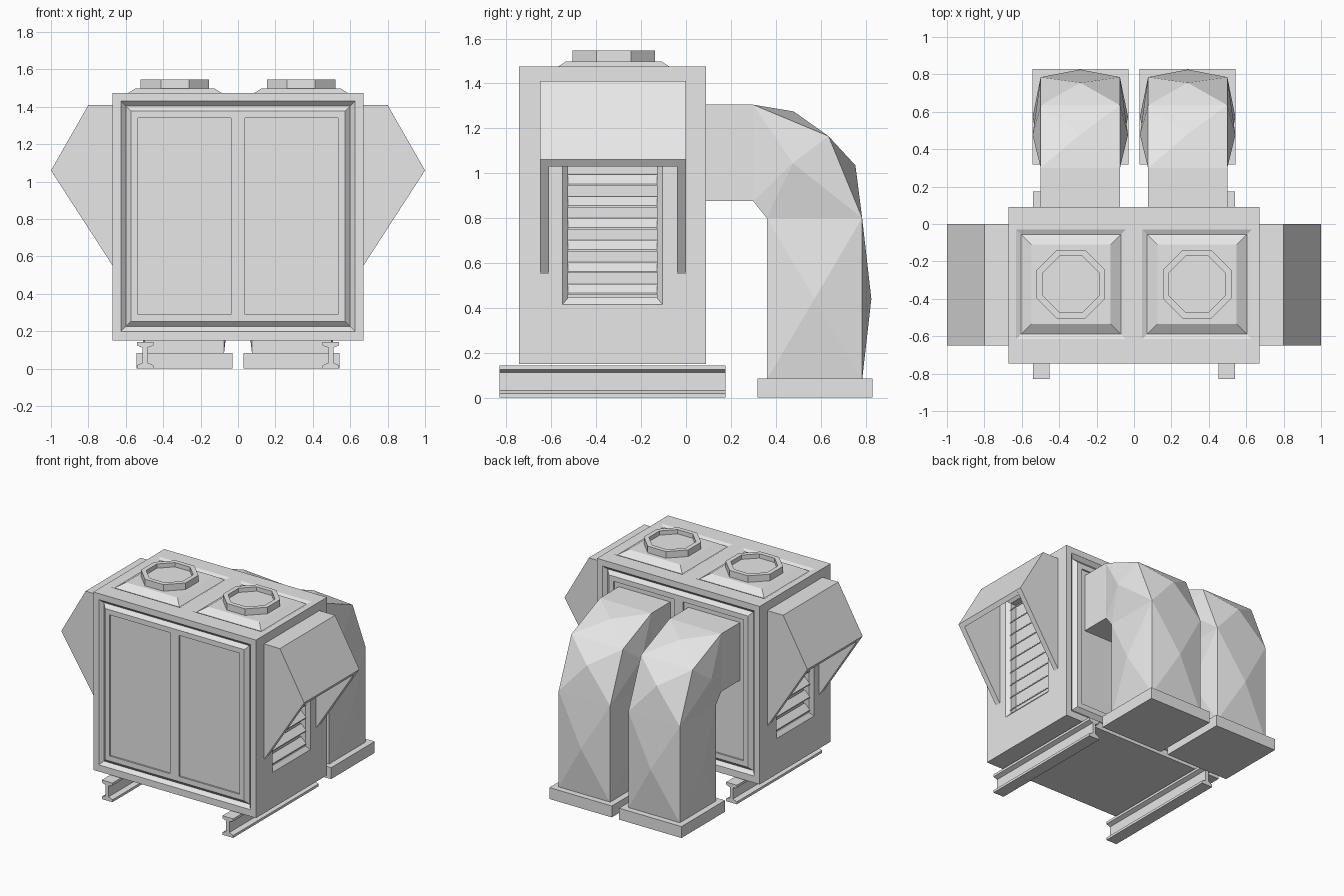
import bpy, bmesh, math
from mathutils import Vector

if "Cube" in bpy.data.objects:
    bpy.data.objects.remove(bpy.data.objects["Cube"], do_unlink=True)

grey = bpy.data.materials.new("light grey metal")
grey.use_nodes = True
grey.diffuse_color = (0.8, 0.8, 0.8, 1)
grey.node_tree.nodes["Principled BSDF"].inputs["Base Color"].default_value = (0.8, 0.8, 0.8, 1)


def finish(name, bm, recalc=True):
    bmesh.ops.remove_doubles(bm, verts=bm.verts, dist=1e-4)
    if recalc:
        bmesh.ops.recalc_face_normals(bm, faces=bm.faces)
    mesh = bpy.data.meshes.new(name)
    bm.to_mesh(mesh)
    bm.free()
    mesh.materials.append(grey)
    obj = bpy.data.objects.new(name, mesh)
    bpy.context.scene.collection.objects.link(obj)
    return obj


def face(bm, pts):
    return bm.faces.new([bm.verts.new(p) for p in pts])


def loft(name, loops):
    """Closed solid through matching loops of points."""
    bm = bmesh.new()
    for a, b in zip(loops, loops[1:]):
        for i in range(len(a)):
            j = (i + 1) % len(a)
            face(bm, (a[i], a[j], b[j], b[i]))
    face(bm, loops[0])
    face(bm, loops[-1])
    return finish(name, bm)


def prism_y(name, profile, y0, y1, side=1):
    """Extrude an (x, z) profile along y."""
    return loft(name, [[(side * x, y, z) for x, z in profile] for y in (y0, y1)])


def corners(r):
    u0, v0, u1, v1, d = r
    return [(u0, v0, d), (u1, v0, d), (u1, v1, d), (u0, v1, d)]


def rings(bm, to3d, flip, rects, cap=True):
    """Nested rectangles (u0, v0, u1, v1, depth) joined into one wall."""
    def add(pts):
        face(bm, [to3d(*p) for p in (pts[::-1] if flip else pts)])
    for a, b in zip(rects, rects[1:]):
        a, b = corners(a), corners(b)
        for i in range(4):
            j = (i + 1) % 4
            add([a[i], a[j], b[j], b[i]])
    if cap:
        add(corners(rects[-1]))


# ---- Cabinet ----
X, Y0, Y1, Z0, Z1 = 0.67, -0.745, 0.09, 0.15, 1.475
FANS = (-0.337, 0.337)
FAN_Y = -0.322
bm = bmesh.new()

# front and back: V groove around a field with two sunken doors
for to3d, flip in ((lambda u, v, d: (u, Y0 + d, v), False),
                   (lambda u, v, d: (u, Y1 - d, v), True)):
    rings(bm, to3d, flip, [(-X, Z0, X, Z1, 0), (-.625, .2, .625, 1.43, 0),
                           (-.6, .225, .6, 1.405, .025), (-.573, .252, .573, 1.378, 0)], False)
    for u0, u1, p0, p1 in ((-.573, 0, -.535, -.037), (0, .573, .037, .535)):
        rings(bm, to3d, flip, [(u0, .252, u1, 1.378, 0), (p0, .29, p1, 1.34, 0),
                               (p0, .29, p1, 1.34, .012)])

# sides: sunken louvre opening
for s in (1, -1):
    rings(bm, lambda u, v, d, s=s: (s * (X - d), u, v), s < 0,
          [(Y0, Z0, Y1, Z1, 0), (-.55, .415, -.105, 1.325, 0),
           (-.525, .445, -.13, 1.3, .025), (-.525, .445, -.13, 1.3, .07)])

# roof: groove and raised pad under each fan
for cx, u0, u1 in ((FANS[0], -X, 0), (FANS[1], 0, X)):
    rings(bm, lambda u, v, d: (u, v, Z1 - d), False,
          [(u0, Y0, u1, Y1, 0)] +
          [(cx - h, FAN_Y - h, cx + h, FAN_Y + h, d)
           for h, d in ((.293, 0), (.267, .012), (.212, -.023))])

# floor
rings(bm, lambda u, v, d: (u, v, Z0 + d), True, [(-X, Y0, X, Y1, 0)])
finish("cabinet", bm, recalc=False)

# ---- Fan collars ----
for n, cx in zip(("right", "left"), FANS):
    def octagon(apothem, z):
        r = apothem / math.cos(math.pi / 8)
        return [(cx + r * math.cos((i + .5) * math.pi / 4),
                 FAN_Y + r * math.sin((i + .5) * math.pi / 4), z) for i in range(8)]
    loft(n + "_fan_collar", [octagon(.183, 1.49), octagon(.183, 1.547),
                             octagon(.15, 1.547), octagon(.15, 1.515)])

# ---- Side hoods, louvres and base rails ----
for n, s in (("right", -1), ("left", 1)):
    cheek = [(.67, 1.41), (.80, 1.41), (1.0, 1.06), (.67, .55)]
    roof = [(.67, 1.41), (.80, 1.41), (1.0, 1.06), (.981, 1.03), (.781, 1.375), (.67, 1.375)]
    prism_y(n + "_hood_front_cheek", cheek, -.65, -.61, s)
    prism_y(n + "_hood_back_cheek", cheek, -.04, 0, s)
    prism_y(n + "_hood_roof", roof, -.61, -.04, s)

    for i in range(9):
        z = .457 + i * .0975
        slat = [(.652, z), (.652, z + .008), (.61, z + .05), (.61, z + .04)]
        prism_y(f"{n}_louvre_slat_{i + 1}", slat, -.525, -.13, s)

    # I-beam outline with tapered flanges
    half = [(.044, 0), (.044, .018), (.013, .032), (.013, .112), (.044, .124), (.044, .142)]
    beam = [(.497 + x, z) for x, z in half] + [(.497 - x, z) for x, z in half[::-1]]
    prism_y(n + "_base_rail", beam, -.83, .175, s)

# ---- Rear ducts ----
W, BULGE = .212, .255


def duct(name, cx):
    bm = bmesh.new()

    def fan(pts, apex):
        for i in range(len(pts)):
            face(bm, [(cx + p[0], p[1], p[2]) for p in (pts[i], pts[(i + 1) % len(pts)], apex)])

    def strip(a, b):
        return [(-W, *a), (W, *a), (W, *b), (-W, *b)]

    def quad(pts):
        face(bm, [(cx + x, y, z) for x, y, z in pts])

    # (y, z) corners of the duct
    wall_t, wall_b = (.07, 1.305), (.07, .875)
    bend_t, bend_b = (.30, 1.305), (.30, .875)
    knee = (.635, 1.165)
    out_t, in_t = (.785, .80), (.36, .80)
    out_b, in_b = (.785, .08), (.36, .08)
    for a, b in ((wall_t, wall_b), (wall_t, bend_t), (wall_b, bend_b),
                 (bend_b, in_t), (in_t, in_b), (in_b, out_b)):
        quad(strip(a, b))
    # outer skin rises to a point in each segment
    for a, b, apex in ((bend_t, knee, (.48, 1.275)), (knee, out_t, (.755, 1.035)),
                       (out_t, out_b, (.826, .44))):
        fan(strip(a, b), (0, *apex))
    # side skins
    for s in (-1, 1):
        quad([(s * W, *p) for p in (wall_t, bend_t, bend_b, wall_b)])
        fan([(s * W, *p) for p in (bend_t, knee, out_t, in_t, bend_b)], (s * BULGE, .476, 1.045))
        fan([(s * W, *p) for p in (out_t, out_b, in_b, in_t)], (s * BULGE, .573, .44))
    finish(name, bm)


for n, cx in (("right", -.287), ("left", .287)):
    duct(n + "_duct", cx)
    prism_y(n + "_duct_base", [(cx - .257, 0), (cx + .257, 0), (cx + .257, .085), (cx - .257, .085)],
            .318, .83)
